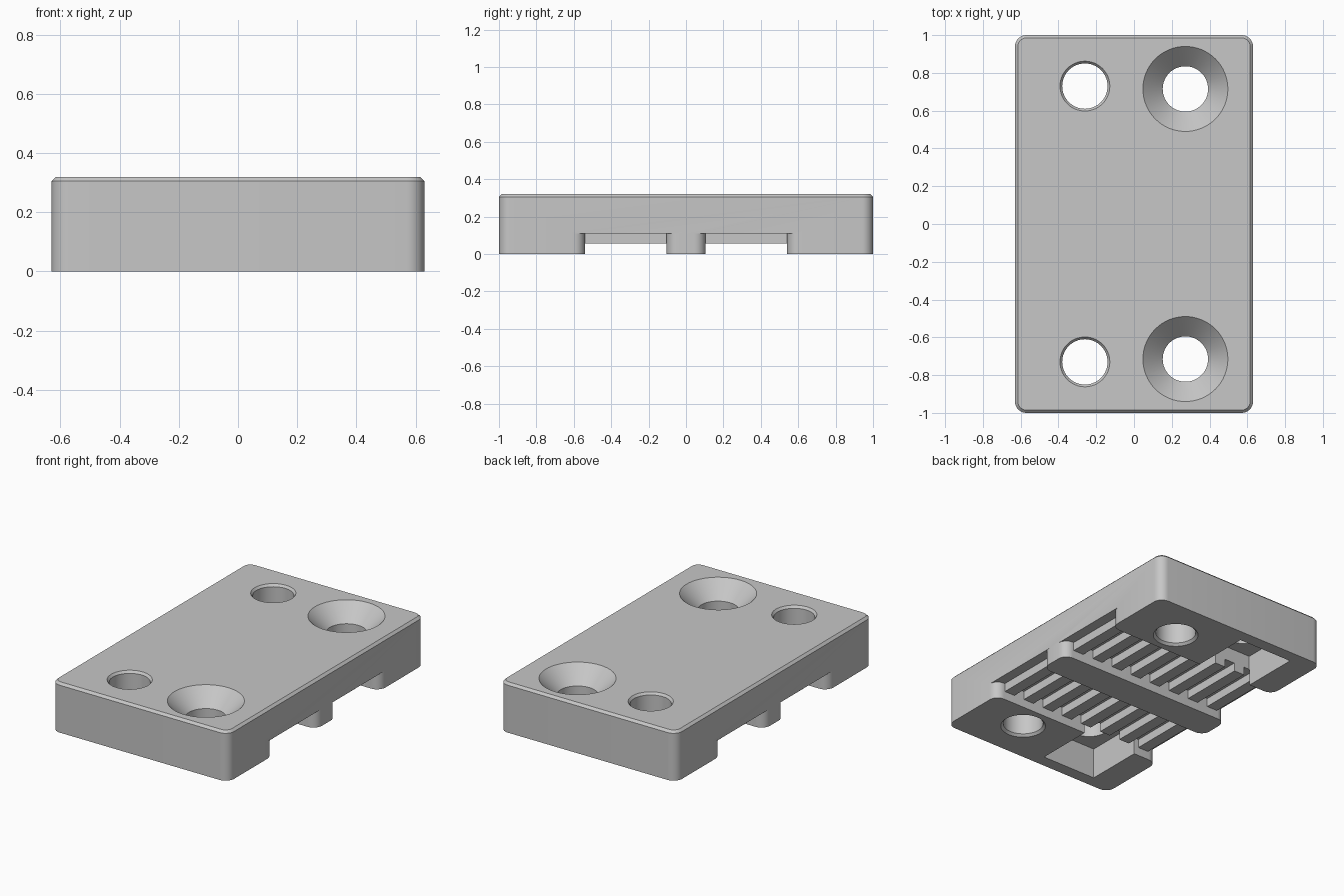
import bpy, bmesh, math

HALF_X, HALF_Y, TOP = 0.63, 1.0, 0.32
RADIUS = 0.06                       # vertical corner rounding
WALL_IN, WALL_OUT, ROOF = 0.105, 0.54, 0.11   # belt channel

cube = bpy.data.objects.get("Cube")
if cube:
    bpy.data.objects.remove(cube, do_unlink=True)

grey = bpy.data.materials.new("plain grey")
grey.use_nodes = True
grey.diffuse_color = (0.57, 0.57, 0.57, 1)
grey.node_tree.nodes["Principled BSDF"].inputs["Base Color"].default_value = grey.diffuse_color


def make(name, bm):
    bmesh.ops.recalc_face_normals(bm, faces=bm.faces)
    mesh = bpy.data.meshes.new(name)
    bm.to_mesh(mesh)
    bm.free()
    obj = bpy.data.objects.new(name, mesh)
    bpy.context.collection.objects.link(obj)
    mesh.materials.append(grey)
    return obj


def loft(name, rings):
    """Solid through matching rings of points, capped at both ends."""
    bm = bmesh.new()
    loops = [[bm.verts.new(p) for p in ring] for ring in rings]
    n = len(loops[0])
    for a, b in zip(loops, loops[1:]):
        for i in range(n):
            j = (i + 1) % n
            bm.faces.new((a[i], a[j], b[j], b[i]))
    bm.faces.new(loops[0])
    bm.faces.new(loops[-1])
    return make(name, bm)


def arc(cx, cy, r, start, end, steps=8):
    angles = [math.radians(start + (end - start) * i / steps) for i in range(steps + 1)]
    return [(cx + r * math.cos(a), cy + r * math.sin(a)) for a in angles]


def rounded_ring(inset, z):
    x, y = HALF_X - RADIUS, HALF_Y - RADIUS
    points = []
    for sx, sy, a in ((1, 1, 0), (-1, 1, 90), (-1, -1, 180), (1, -1, 270)):
        points += arc(sx * x, sy * y, RADIUS - inset, a, a + 90)
    return [(px, py, z) for px, py in points]


def turned(name, x, y, profile, sides=64):
    """Round cutter from (radius, height) pairs."""
    return loft(name, [[(px, py, z) for px, py in arc(x, y, r, 0, 360, sides)[:-1]]
                       for r, z in profile])


def box(name, x0, x1, y0, y1, z0, z1):
    y0, y1 = sorted((y0, y1))
    return loft(name, [[(x0, y0, z), (x1, y0, z), (x1, y1, z), (x0, y1, z)] for z in (z0, z1)])


def channel(side):
    """Belt channel cutter whose mouths flare around the rounded pads."""
    e, r, far = HALF_X - RADIUS, RADIUS, HALF_X + 0.1
    inner = [(far, WALL_IN - r)] + arc(e, WALL_IN - r, r, 0, 90)
    outer = arc(e, WALL_OUT + r, r, -90, 0) + [(far, WALL_OUT + r)]
    outline = (inner + [(-x, y) for x, y in reversed(inner)]
               + [(-x, y) for x, y in reversed(outer)] + outer)
    return loft("channel_cutter", [[(x, side * y, z) for x, y in outline] for z in (-0.1, ROOF)])


# Plate with rounded corners and a chamfered top edge
plate = loft("clamp_plate", [rounded_ring(0, 0), rounded_ring(0, TOP - 0.015),
                             rounded_ring(0.015, TOP)])

cutters = []
for s in (1, -1):
    cutters.append(channel(s))
    # Square nut pocket opening into the channel, with its bolt hole
    cutters.append(box("pocket_cutter", -0.455, -0.065, s * (WALL_OUT - 0.002), s * 0.92, -0.1, 0.2))
    cutters.append(turned("bolt_cutter", -0.26, s * 0.73,
                          [(0.12, 0.1), (0.12, TOP - 0.015), (0.132, TOP), (0.132, TOP + 0.1)]))
    # Countersunk screw hole
    cutters.append(turned("screw_cutter", 0.272, s * 0.715,
                          [(0.135, -0.1), (0.135, 0), (0.12, 0.015), (0.12, TOP - 0.105),
                           (0.225, TOP), (0.225, TOP + 0.1)]))

bpy.context.view_layer.objects.active = plate
for cutter in cutters:
    mod = plate.modifiers.new("cut", "BOOLEAN")
    mod.operation, mod.solver, mod.object = "DIFFERENCE", "EXACT", cutter
    bpy.ops.object.modifier_apply(modifier=mod.name)
    bpy.data.objects.remove(cutter, do_unlink=True)

bpy.ops.object.select_all(action="DESELECT")
plate.select_set(True)
bpy.ops.object.shade_smooth_by_angle(angle=math.radians(25))

# Belt teeth hanging from the roof of each channel
for s, label in ((1, "back"), (-1, "front")):
    for i in range(8):
        x = (i - 3.5) * 0.15
        box(f"{label}_belt_tooth_{i + 1}", x - 0.0375, x + 0.0375,
            s * WALL_IN, s * WALL_OUT, 0.055, ROOF)
